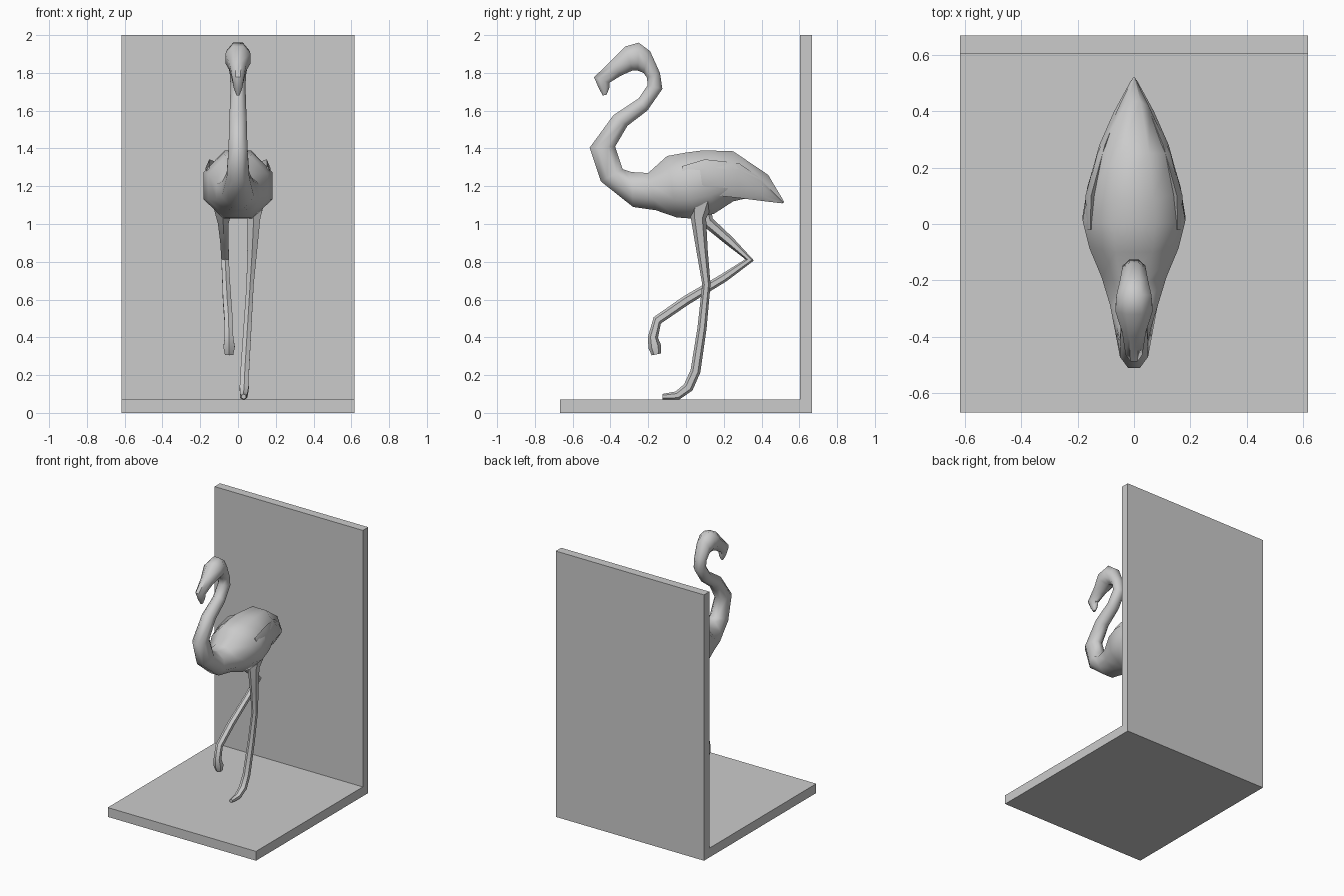
import bpy, bmesh, math
from mathutils import Vector


def finish(name, bm, smooth=True):
    bmesh.ops.recalc_face_normals(bm, faces=bm.faces)
    me = bpy.data.meshes.new(name)
    bm.to_mesh(me)
    bm.free()
    ob = bpy.data.objects.new(name, me)
    bpy.context.collection.objects.link(ob)
    if smooth:
        bpy.ops.object.select_all(action='DESELECT')
        ob.select_set(True)
        bpy.context.view_layer.objects.active = ob
        bpy.ops.object.shade_smooth_by_angle(angle=math.radians(50))
    return ob


def loft(name, rings, sides):
    """Skin rings given as (centre, half axis u, half axis v), flats on the axes."""
    bm = bmesh.new()
    k = 1 / math.cos(math.pi / sides)
    loops = []
    for c, u, v in rings:
        angles = [2 * math.pi * (i + 0.5) / sides for i in range(sides)]
        loops.append([bm.verts.new(c + u * math.cos(a) * k + v * math.sin(a) * k) for a in angles])
    for a, b in zip(loops, loops[1:]):
        for i in range(sides):
            j = (i + 1) % sides
            bm.faces.new((a[i], a[j], b[j], b[i]))
    bm.faces.new(loops[0])
    bm.faces.new(loops[-1])
    return finish(name, bm)


def tube(name, pts, sides=6):
    """Tapered limb through (x, y, z, radius)."""
    p = [Vector(q[:3]) for q in pts]
    rings = []
    for i, q in enumerate(pts):
        t = (p[min(i + 1, len(p) - 1)] - p[max(i - 1, 0)]).normalized()
        v = t.cross(Vector((1, 0, 0))).normalized()
        u = v.cross(t)
        rings.append((p[i], u * q[3], v * q[3]))
    return loft(name, rings, sides)


def box(name, lo, hi):
    bm = bmesh.new()
    bmesh.ops.create_cube(bm, size=1)
    for v in bm.verts:
        v.co = Vector([(a + b) / 2 + c * (b - a) for a, b, c in zip(lo, hi, v.co)])
    return finish(name, bm, False)


# Bookend panels
box("base_panel", (-0.617, -0.667, 0), (0.617, 0.667, 0.07))
box("back_panel", (-0.617, 0.603, 0.07), (0.617, 0.667, 2.0))

# Body, neck, head and beak: upper y, z / lower y, z / half width
profile = [
    (0.52, 1.117, 0.515, 1.11, 0.004),
    (0.435, 1.26, 0.36, 1.145, 0.055),
    (0.25, 1.385, 0.25, 1.12, 0.13),
    (0.09, 1.39, 0.15, 1.055, 0.165),
    (0.0, 1.378, 0.04, 1.028, 0.182),
    (-0.10, 1.36, -0.05, 1.035, 0.158),
    (-0.20, 1.27, -0.16, 1.073, 0.115),
    (-0.29, 1.275, -0.28, 1.09, 0.085),
    (-0.335, 1.29, -0.45, 1.225, 0.06),
    (-0.375, 1.41, -0.51, 1.404, 0.05),
    (-0.31, 1.52, -0.385, 1.575, 0.046),
    (-0.205, 1.60, -0.25, 1.665, 0.042),
    (-0.125, 1.715, -0.203, 1.735, 0.04),
    (-0.138, 1.80, -0.207, 1.775, 0.042),
    (-0.19, 1.915, -0.225, 1.80, 0.05),
    (-0.25, 1.96, -0.255, 1.812, 0.062),
    (-0.32, 1.94, -0.285, 1.812, 0.066),
    (-0.40, 1.86, -0.345, 1.785, 0.042),
    (-0.487, 1.777, -0.405, 1.748, 0.03),
    (-0.46, 1.715, -0.406, 1.72, 0.022),
    (-0.44, 1.68, -0.42, 1.685, 0.008),
]
rings = []
for yt, zt, yb, zb, w in profile:
    top, low = Vector((0, yt, zt)), Vector((0, yb, zb))
    rings.append(((top + low) / 2, Vector((w, 0, 0)), (top - low) / 2))
loft("bird_body", rings, 8)

# Folded wings: y / upper z / lower z / x / half thickness
wing = [(-0.02, 1.30, 1.22, 0.155, 0.012), (0.10, 1.33, 1.17, 0.152, 0.02),
        (0.28, 1.31, 1.15, 0.103, 0.02), (0.40, 1.23, 1.13, 0.055, 0.015),
        (0.51, 1.12, 1.11, 0.006, 0.004)]
for side, s in (("left", -1), ("right", 1)):
    loft(side + "_wing", [(Vector((s * x, y, (zt + zb) / 2)), Vector((d, 0, 0)),
                           Vector((0, 0, (zt - zb) / 2))) for y, zt, zb, x, d in wing], 6)

# Standing leg with foot
tube("standing_leg", [
    (0.08, 0.09, 1.18, 0.075), (0.083, 0.066, 1.03, 0.035), (0.075, 0.085, 0.86, 0.026),
    (0.064, 0.108, 0.68, 0.019), (0.05, 0.085, 0.45, 0.021), (0.036, 0.05, 0.22, 0.023),
    (0.033, 0.012, 0.135, 0.024), (0.03, -0.045, 0.092, 0.02), (0.03, -0.085, 0.088, 0.017),
    (0.03, -0.125, 0.086, 0.012)])

# Raised bent leg with hanging foot
tube("raised_leg", [
    (-0.08, 0.06, 1.14, 0.06), (-0.078, 0.115, 1.01, 0.028), (-0.072, 0.23, 0.91, 0.022),
    (-0.068, 0.337, 0.81, 0.02), (-0.064, 0.20, 0.715, 0.02), (-0.058, 0.0, 0.595, 0.022),
    (-0.05, -0.152, 0.49, 0.022), (-0.048, -0.175, 0.40, 0.023), (-0.047, -0.165, 0.35, 0.03),
    (-0.047, -0.157, 0.31, 0.022)])
